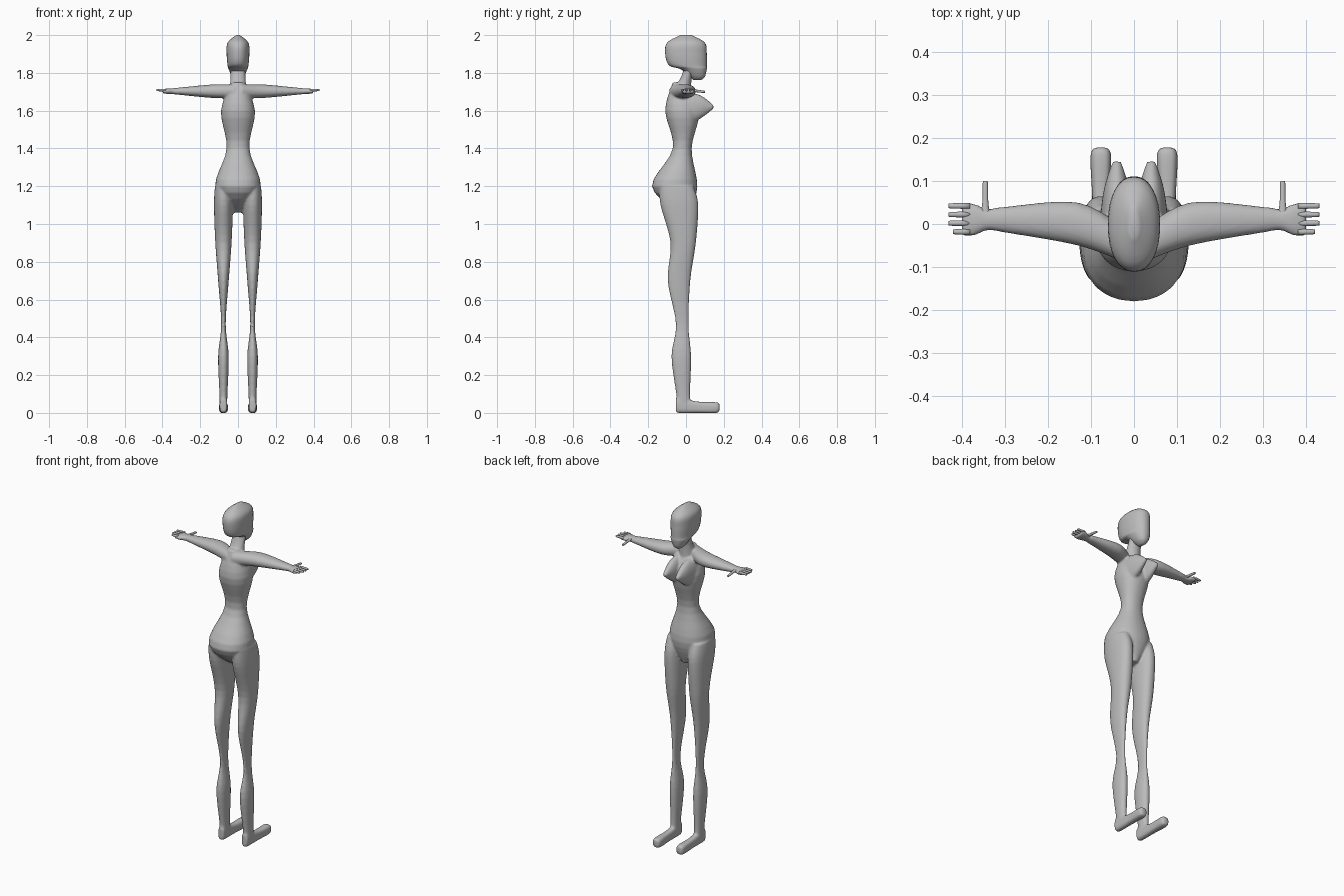
import bpy, bmesh, math

cube = bpy.data.objects.get("Cube")
if cube:
    bpy.data.objects.remove(cube)

GREY = (0.5, 0.5, 0.5, 1)
clay = bpy.data.materials.new("grey clay")
clay.use_nodes = True
clay.diffuse_color = GREY
clay.node_tree.nodes["Principled BSDF"].inputs["Base Color"].default_value = GREY


def spline(before, start, end, after, t):
    """Smooth blend from start to end, guided by the neighbouring values."""
    slope_in, slope_out = (end - before) / 2, (after - start) / 2
    ease = t * t * (3 - 2 * t)
    return (start + (end - start) * ease
            + slope_in * t * (1 - t) ** 2 - slope_out * t * t * (1 - t))


def resample(sections, steps):
    padded = [sections[0], *sections, sections[-1]]
    result = []
    for group in zip(padded, padded[1:], padded[2:], padded[3:]):
        for step in range(steps):
            result.append([spline(*values, step / steps) for values in zip(*group)])
    return result + [sections[-1]]


def rounded(value, power):
    return math.copysign(abs(value) ** (2 / power), value)


def loft(bm, axis, centre, sections, power=2.2, sides=32, steps=5, mirror=1):
    """Closed skin over oval sections: position, radius about the fixed centre,
    then centre and radius across it."""
    rings = []
    for position, radius, middle, depth in resample(sections, steps):
        ring = []
        for k in range(sides):
            angle = math.tau * k / sides
            u = centre + radius * rounded(math.cos(angle), power)
            v = middle + depth * rounded(math.sin(angle), power)
            x, y, z = {"x": (position, v, u),
                       "y": (u, position, v),
                       "z": (u, v, position)}[axis]
            ring.append(bm.verts.new((x * mirror, y, z)))
        rings.append(ring)
    faces = [bm.faces.new(rings[0]), bm.faces.new(rings[-1])]
    for low, high in zip(rings, rings[1:]):
        for k in range(sides):
            faces.append(bm.faces.new((low[k - 1], low[k], high[k], high[k - 1])))
    bmesh.ops.recalc_face_normals(bm, faces=faces)


def finish(name, bm):
    mesh = bpy.data.meshes.new(name)
    bm.to_mesh(mesh)
    bm.free()
    mesh.materials.append(clay)
    for polygon in mesh.polygons:
        polygon.use_smooth = True
    part = bpy.data.objects.new(name, mesh)
    bpy.context.collection.objects.link(part)
    return part


body = bmesh.new()

# Torso from crotch through hips, waist and ribs to the shoulders
loft(body, "z", 0, [
    (1.06, .02, -.01, .03),
    (1.2, .12, -.06, .12),
    (1.4, .06, -.02, .05),
    (1.6, .09, -.02, .09),
    (1.75, .03, -.04, .03)])

# Neck leaning forward into the head
loft(body, "z", 0, [
    (1.68, .05, -.03, .06),
    (1.77, .04, 0, .03),
    (1.86, .04, .03, .03)], power=2)

for mirror in (1, -1):
    # Bust
    loft(body, "y", .04, [
        (0, .04, 1.61, .09),
        (.08, .03, 1.62, .06),
        (.145, .01, 1.62, .01)], power=2, mirror=mirror)

    # Leg with thigh, narrow knee, calf and ankle
    loft(body, "z", .077, [
        (1.2, .045, -.05, .09),
        (1.1, .05, -.035, .1),
        (.9, .043, -.015, .067),
        (.7, .028, -.037, .06),
        (.47, .012, -.02, .034),
        (.3, .028, -.025, .052),
        (.1, .021, -.015, .037),
        (.04, .02, -.01, .04)], mirror=mirror)

    # Foot
    loft(body, "y", .077, [
        (-.054, .014, .04, .03),
        (-.04, .02, .04, .04),
        (.06, .02, .03, .03),
        (.16, .024, .028, .028),
        (.178, .01, .03, .015)], power=3, mirror=mirror)

    # Arm and palm
    loft(body, "x", 1.703, [
        (.02, .035, -.05, .04),
        (.13, .036, 0, .05),
        (.3, .02, .01, .03),
        (.34, .016, .01, .025),
        (.37, .015, .01, .037),
        (.4, .01, .01, .04)], mirror=mirror)

# Melt the overlapping body parts into one soft skin
figure = finish("body", body)
blend = figure.modifiers.new("blend", "REMESH")
blend.mode = "VOXEL"
blend.voxel_size = .006
blend.use_smooth_shade = True
soften = figure.modifiers.new("soften", "SMOOTH")
soften.iterations = 4

# Narrow head with a jaw dropping at the front
head = bmesh.new()
loft(head, "z", 0, [
    (1.762, .01, .06, .02),
    (1.78, .03, .06, .04),
    (1.82, .05, .04, .07),
    (1.84, .055, .01, .1),
    (1.9, .06, 0, .11),
    (1.96, .055, 0, .1),
    (2, .01, 0, .03)])
finish("head", head)

# Fingers and thumbs
for mirror, side in ((1, "left"), (-1, "right")):
    hand = bmesh.new()
    for finger, tip in enumerate((.42, .43, .43, .43)):
        y = .02 * finger - .018
        loft(hand, "x", 1.709, [
            (.38, .007, y, .007),
            (tip - .005, .006, y, .006),
            (tip, .003, y, .004)], sides=12, steps=2, mirror=mirror)
    loft(hand, "y", .345, [
        (.02, .012, 1.708, .008),
        (.05, .007, 1.705, .007),
        (.095, .006, 1.7, .006),
        (.1, .003, 1.7, .003)], sides=12, mirror=mirror)
    finish(side + "_fingers", hand)
